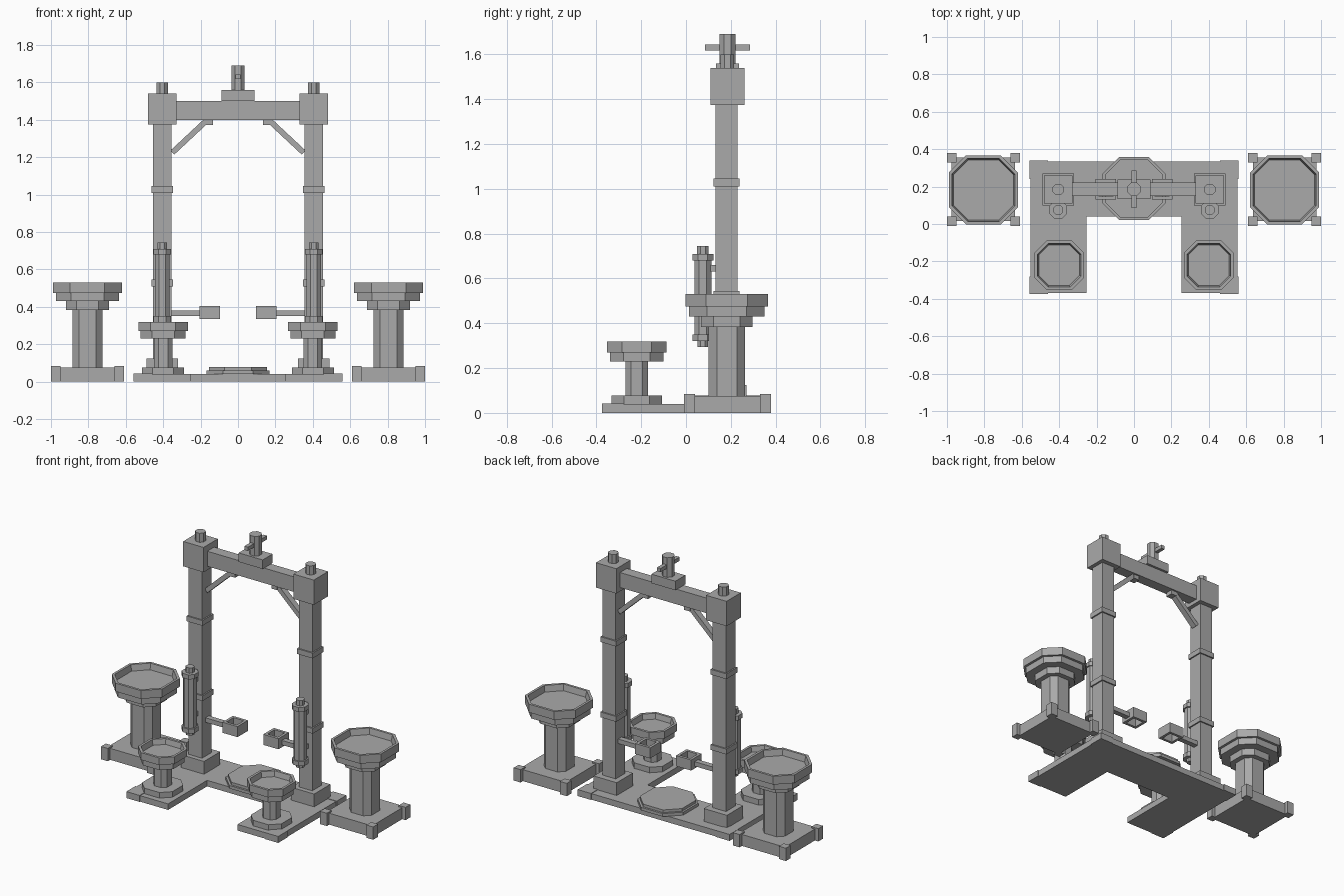
import bpy, bmesh, math
from mathutils import Matrix, Vector

cube = bpy.data.objects.get("Cube")
if cube:
    bpy.data.objects.remove(cube, do_unlink=True)

stone = bpy.data.materials.new("grey_stone")
stone.use_nodes = True
stone.diffuse_color = (0.4, 0.4, 0.4, 1)
stone.node_tree.nodes["Principled BSDF"].inputs["Base Color"].default_value = (0.4, 0.4, 0.4, 1)

MID_Y = 0.185     # depth of the gate and the outer pedestals
POST_X = 0.405    # distance of gate posts from the centre


def finish(name, bm):
    bmesh.ops.recalc_face_normals(bm, faces=bm.faces)
    mesh = bpy.data.meshes.new(name)
    bm.to_mesh(mesh)
    bm.free()
    mesh.materials.append(stone)
    obj = bpy.data.objects.new(name, mesh)
    bpy.context.collection.objects.link(obj)
    return obj


def box(name, x, y, z, turn=0):
    """Box from (low, high) ranges, optionally turned about y through its centre."""
    bm = bmesh.new()
    centre = Vector([(a + b) / 2 for a, b in (x, y, z)])
    size = Vector([b - a for a, b in (x, y, z)])
    matrix = Matrix.Translation(centre) @ Matrix.Rotation(turn, 4, 'Y') @ Matrix.Diagonal(size).to_4x4()
    bmesh.ops.create_cube(bm, size=1, matrix=matrix)
    return finish(name, bm)


def block(name, cx, cy, half, z):
    return box(name, (cx - half, cx + half), (cy - half, cy + half), z)


def octagon(name, cx, cy, profile, flat=0.5):
    """Eight-sided loft through (half width, height) pairs; flat is the side ratio."""
    bm = bmesh.new()
    corners = [(1, -flat), (1, flat), (flat, 1), (-flat, 1),
               (-1, flat), (-1, -flat), (-flat, -1), (flat, -1)]
    rings = [[bm.verts.new((cx + h * u, cy + h * v, z)) for u, v in corners] for h, z in profile]
    for low, high in zip(rings, rings[1:]):
        for i in range(8):
            j = (i + 1) % 8
            bm.faces.new((low[i], low[j], high[j], high[i]))
    bm.faces.new(rings[0][::-1])
    bm.faces.new(rings[-1])
    return finish(name, bm)


def prism(name, cx, cy, half, z, flat=0.5):
    return octagon(name, cx, cy, [(half, z[0]), (half, z[1])], flat)


def dish(name, cx, cy, half, z, depth):
    rim = half - 0.016
    return octagon(name, cx, cy, [(half, z[0]), (half, z[1]), (rim, z[1]), (rim - 0.008, z[1] - depth)])


def span(side, a, b):
    return tuple(sorted((side * a, side * b)))


# U-shaped floor as one extruded outline
bm = bmesh.new()
outline = [(-0.553, -0.37), (-0.255, -0.37), (-0.255, 0.04), (0.255, 0.04),
           (0.255, -0.37), (0.553, -0.37), (0.553, 0.335), (-0.553, 0.335)]
floor = bm.faces.new([bm.verts.new((x, y, 0)) for x, y in outline])
top = bmesh.ops.extrude_face_region(bm, geom=[floor])["geom"]
bmesh.ops.translate(bm, verts=[g for g in top if isinstance(g, bmesh.types.BMVert)], vec=(0, 0, 0.04))
finish("floor_slab", bm)

# Central floor plate
octagon("centre_plate", 0, 0.19, [(0.168, 0.04), (0.168, 0.06), (0.155, 0.06), (0.155, 0.078)], 0.47)

for side, tag in ((1, "left"), (-1, "right")):
    px = side * POST_X

    # Floor corner slabs
    for y in ((-0.375, -0.28), (0.24, 0.34)):
        box(f"{tag}_floor_corner", span(side, 0.46, 0.558), y, (0, 0.043))

    # Gate post with footing, bands, capital and knob
    block(f"{tag}_post_footing", px, MID_Y, 0.085, (0.04, 0.125))
    block(f"{tag}_post", px, MID_Y - 0.005, 0.049, (0.04, 1.4))
    for z in (0.51, 1.01):
        block(f"{tag}_post_band", px, MID_Y - 0.005, 0.058, (z, z + 0.035))
    block(f"{tag}_post_capital", px, MID_Y, 0.075, (1.375, 1.54))
    prism(f"{tag}_post_knob", px, MID_Y, 0.03, (1.54, 1.6), 0.42)

    # Diagonal brace and its end block
    box(f"{tag}_brace", (side * 0.26 - 0.125, side * 0.26 + 0.125), (MID_Y - 0.02, MID_Y + 0.02),
        (1.295, 1.325), side * math.radians(43))
    box(f"{tag}_brace_end", span(side, 0.133, 0.175), (MID_Y - 0.025, MID_Y + 0.025), (1.372, 1.402))

    # Arm holding an open square frame
    box(f"{tag}_arm", span(side, 0.2, 0.37), (MID_Y - 0.018, MID_Y + 0.018), (0.35, 0.38))
    for x in ((0.095, 0.113), (0.188, 0.206)):
        box(f"{tag}_frame_end", span(side, *x), (MID_Y - 0.055, MID_Y + 0.055), (0.335, 0.405))
    for y in (MID_Y - 0.055, MID_Y + 0.037):
        box(f"{tag}_frame_side", span(side, 0.113, 0.188), (y, y + 0.018), (0.335, 0.405))

    # Upright tube mounted in front of the post
    ty = 0.075
    octagon(f"{tag}_tube", px, ty, [(0.024, 0.295), (0.024, 0.32), (0.047, 0.32), (0.047, 0.35),
                                    (0.038, 0.35), (0.038, 0.68), (0.047, 0.68), (0.047, 0.71),
                                    (0.025, 0.71), (0.025, 0.745)], 0.45)
    for z in (0.4, 0.63):
        box(f"{tag}_tube_mount", (px - 0.02, px + 0.02), (0.1, 0.14), (z, z + 0.03))

    # Small pedestal bowl at the front
    sx, sy = side * 0.4, -0.22
    prism(f"{tag}_small_base", sx, sy, 0.112, (0.04, 0.077))
    prism(f"{tag}_small_column", sx, sy, 0.05, (0.07, 0.24))
    prism(f"{tag}_small_collar", sx, sy, 0.12, (0.23, 0.275))
    dish(f"{tag}_small_bowl", sx, sy, 0.133, (0.27, 0.318), 0.035)

    # Large pedestal bowl outside the gate
    lx = side * 0.805
    block(f"{tag}_large_base", lx, MID_Y, 0.17, (0, 0.076))
    for u in (-1, 1):
        for v in (-1, 1):
            block(f"{tag}_large_base_corner", lx + u * 0.17, MID_Y + v * 0.17, 0.025, (0, 0.085))
    prism(f"{tag}_large_column", lx, MID_Y - 0.003, 0.081, (0.07, 0.39), 0.55)
    prism(f"{tag}_large_neck", lx, MID_Y - 0.003, 0.115, (0.383, 0.435), 0.52)
    prism(f"{tag}_large_collar", lx, MID_Y - 0.003, 0.168, (0.43, 0.48), 0.52)
    dish(f"{tag}_large_bowl", lx, MID_Y - 0.003, 0.185, (0.475, 0.53), 0.04)

# Top beam with finial and crossbar
box("top_beam", (-0.34, 0.34), (MID_Y - 0.036, MID_Y + 0.036), (1.4, 1.5))
box("finial_block", (-0.088, 0.088), (MID_Y - 0.052, MID_Y + 0.052), (1.5, 1.56))
prism("finial_post", 0, MID_Y, 0.036, (1.56, 1.69), 0.42)
box("finial_crossbar", (-0.013, 0.013), (MID_Y - 0.1, MID_Y + 0.1), (1.618, 1.643))
